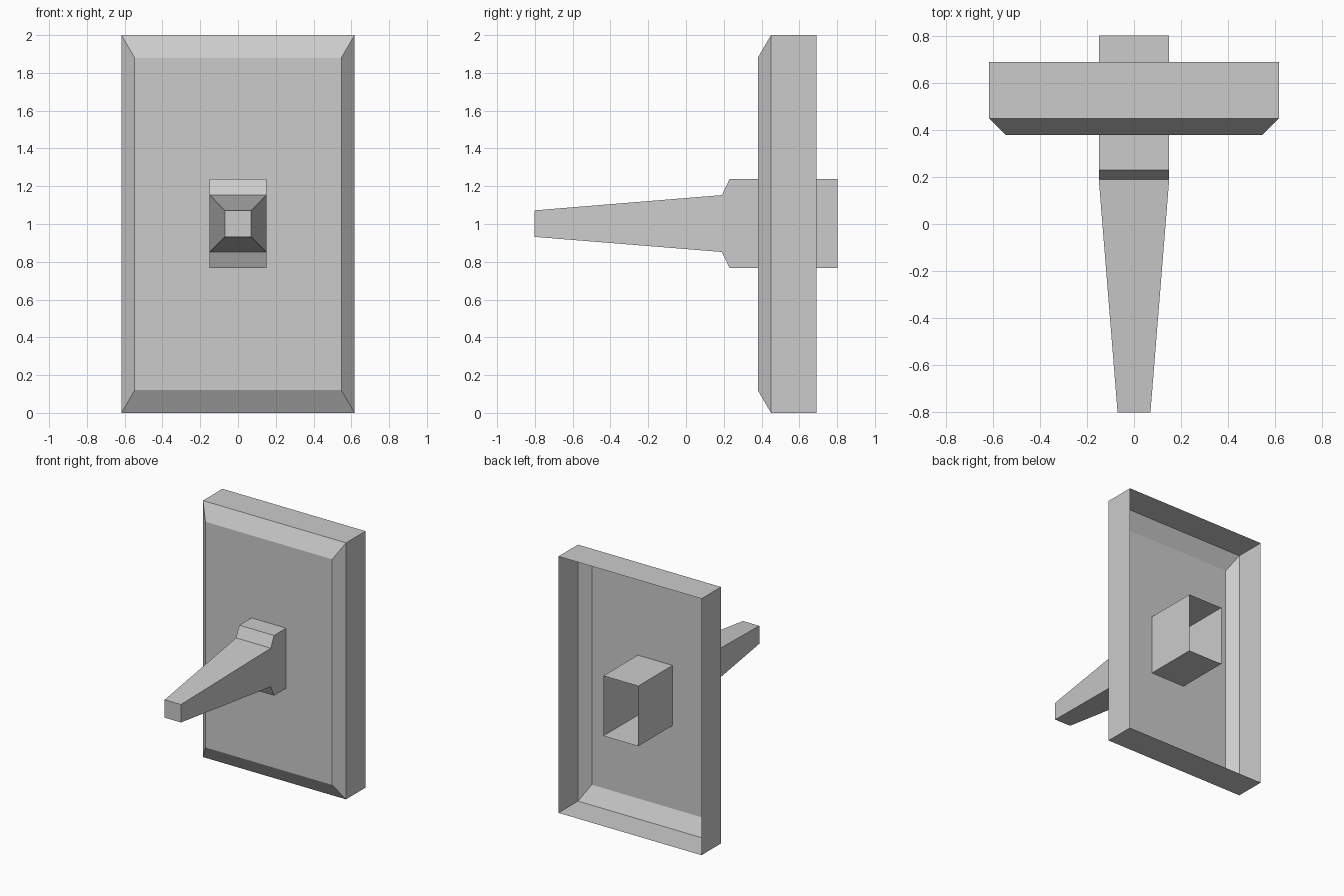
import bpy
import bmesh

if "Cube" in bpy.data.objects:
    bpy.data.objects.remove(bpy.data.objects["Cube"])


def tapered_shell(name, rings):
    """Skin rectangular rings (y, half_width, z_low, z_high) from open back to capped front."""
    bm = bmesh.new()
    loops = []
    for y, w, lo, hi in rings:
        corners = [(-w, lo), (w, lo), (w, hi), (-w, hi)]
        loops.append([bm.verts.new((x, y, z)) for x, z in corners])
    for a, b in zip(loops, loops[1:]):
        for i in range(4):
            j = (i + 1) % 4
            bm.faces.new((a[i], b[i], b[j], a[j]))
    bm.faces.new(loops[-1])
    bm.normal_update()
    # the capped end faces the front (-y)
    cap = bm.faces[:][-1] if not hasattr(bm.faces, "ensure_lookup_table") else None
    bm.faces.ensure_lookup_table()
    cap = bm.faces[-1]
    bmesh.ops.recalc_face_normals(bm, faces=bm.faces[:])
    if cap.normal.y > 0:
        bmesh.ops.reverse_faces(bm, faces=bm.faces[:])
    mesh = bpy.data.meshes.new(name)
    bm.to_mesh(mesh)
    bm.free()
    obj = bpy.data.objects.new(name, mesh)
    bpy.context.collection.objects.link(obj)
    return obj


# Wall plate: thin shell with a chamfered front, open at the back
tapered_shell("wall_plate", [
    (0.69, 0.617, 0.0, 2.0),
    (0.45, 0.617, 0.0, 2.0),
    (0.38, 0.547, 0.12, 1.88),
])

# Toggle lever: hollow base through the plate, shoulder, long tapered handle
tapered_shell("toggle_lever", [
    (0.803, 0.15, 0.768, 1.237),
    (0.23, 0.15, 0.768, 1.237),
    (0.19, 0.15, 0.852, 1.153),
    (-0.803, 0.07, 0.932, 1.072),
])
